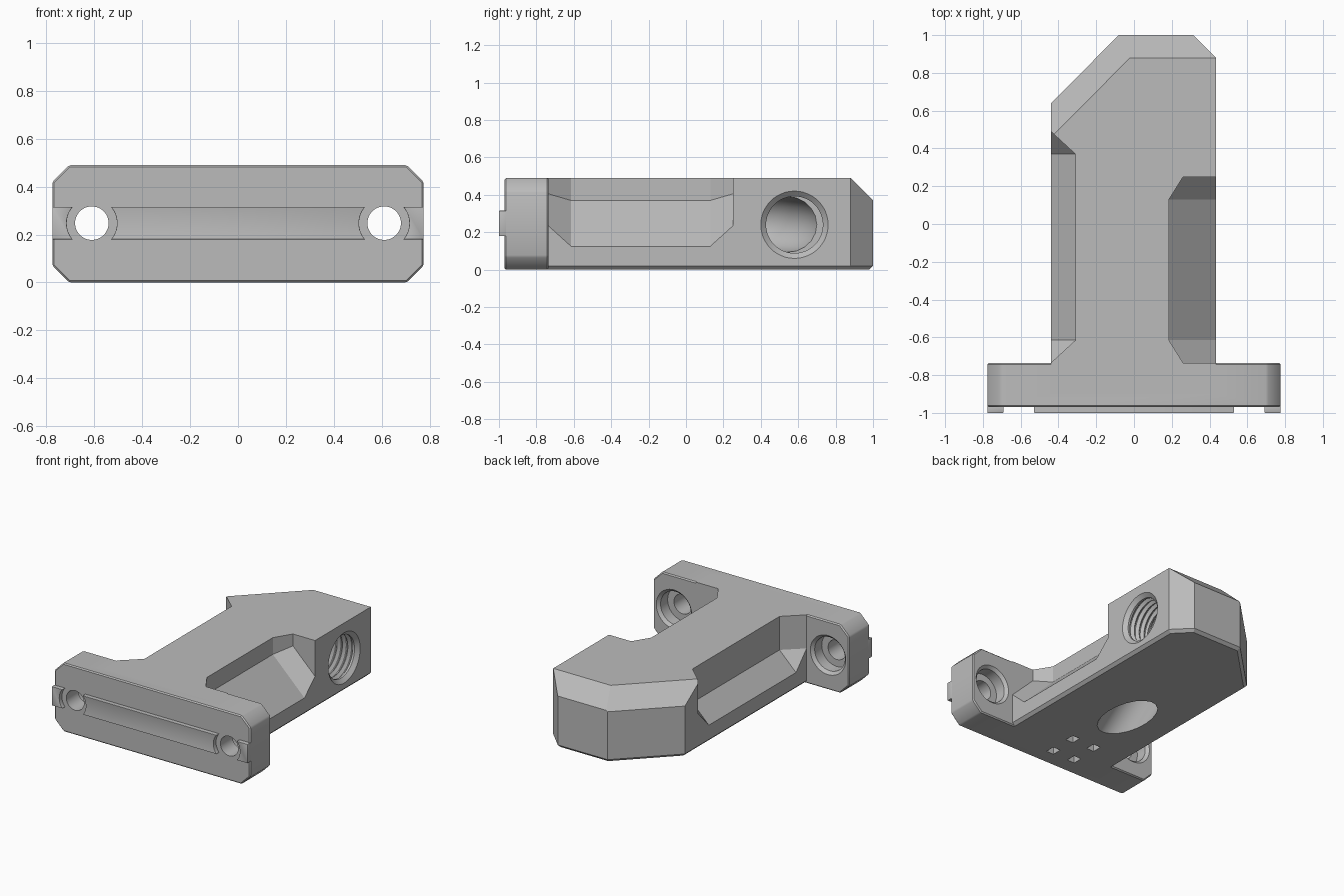
import bpy
import bmesh
from math import pi
from mathutils import Matrix, Vector

if "Cube" in bpy.data.objects:
    bpy.data.objects.remove(bpy.data.objects["Cube"], do_unlink=True)

grey = bpy.data.materials.new("machined_grey")
grey.use_nodes = True
GREY = (0.5, 0.5, 0.5, 1)
grey.diffuse_color = GREY
grey.node_tree.nodes["Principled BSDF"].inputs["Base Color"].default_value = GREY


def make(name, bm):
    bmesh.ops.recalc_face_normals(bm, faces=bm.faces)
    mesh = bpy.data.meshes.new(name)
    bm.to_mesh(mesh)
    bm.free()
    mesh.materials.append(grey)
    obj = bpy.data.objects.new(name, mesh)
    bpy.context.collection.objects.link(obj)
    return obj


def box(lo, hi):
    bm = bmesh.new()
    lo, hi = Vector(lo), Vector(hi)
    bmesh.ops.create_cube(bm, size=1, matrix=Matrix.Translation((lo + hi) / 2) @ Matrix.Diagonal((*(hi - lo), 1)))
    return bm


def slice_off(bm, point, normal):
    """Trim a convex solid with a plane and close the cut."""
    geom = bm.verts[:] + bm.edges[:] + bm.faces[:]
    res = bmesh.ops.bisect_plane(bm, geom=geom, plane_co=point, plane_no=Vector(normal).normalized(), clear_outer=True)
    edges = [e for e in res["geom_cut"] if isinstance(e, bmesh.types.BMEdge)]
    if edges:
        bmesh.ops.edgenet_fill(bm, edges=edges)


def lathe(profile, centre, axis, steps=48):
    """Revolve (distance along axis, radius) points around an axis."""
    bm = bmesh.new()
    verts = [bm.verts.new((r, 0, d)) for d, r in profile]
    edges = [bm.edges.new(pair) for pair in zip(verts, verts[1:])]
    bmesh.ops.spin(bm, geom=verts + edges, cent=(0, 0, 0), axis=(0, 0, 1), angle=2 * pi, steps=steps)
    bmesh.ops.remove_doubles(bm, verts=bm.verts, dist=1e-4)
    rot = Vector(axis).to_track_quat("Z", "Y").to_matrix().to_4x4()
    bmesh.ops.transform(bm, matrix=Matrix.Translation(centre) @ rot, verts=bm.verts)
    return bm


def apply_modifier(obj, mod):
    bpy.context.view_layer.objects.active = obj
    bpy.ops.object.modifier_apply(modifier=mod.name)


def combine(target, tool, operation="DIFFERENCE"):
    mod = target.modifiers.new("combine", "BOOLEAN")
    mod.operation, mod.solver, mod.object = operation, "EXACT", tool
    apply_modifier(target, mod)
    bpy.data.objects.remove(tool, do_unlink=True)


def pocket(side, wall, corner, small_wall, small_corner, y0, y1):
    """Side recess: upright wall, sloping floor and tapered ends."""
    bm = bmesh.new()
    taper, out = 0.12, 0.6
    for y, w, c in ((y0, small_wall, small_corner), (y0 + taper, wall, corner),
                    (y1 - taper, wall, corner), (y1, small_wall, small_corner)):
        for x, z in ((w, out), (w, c), (out, c - (out - w) * 0.98), (out, out)):
            bm.verts.new((side * x, y, z))
    bmesh.ops.convex_hull(bm, input=bm.verts)
    return make("pocket_cutter", bm)


TOP, MID = 0.49, 0.2475

# Long body with chamfered tail
bm = box((-0.44, -0.9, 0), (0.435, 1, TOP))
for point, normal in (
    ((0.435, 0.88, 0), (1, 1, 0)),
    ((-0.08, 1, 0), (-1, 1, 0)),
    ((0, 0.88, TOP), (0, 1, 1)),
    ((-0.02, 0.88, TOP), (-1, 1, 1.414)),
    ((0.435, 0, 0.02), (1, 0, -1)),
    ((-0.44, 0, 0.02), (-1, 0, -1)),
    ((0, 1, 0.02), (0, 1, -1)),
    ((0.435, 0.88, 0.02), (1, 1, -1.414)),
    ((-0.08, 1, 0.02), (-1, 1, -1.414)),
):
    slice_off(bm, point, normal)
body = make("mount_body", bm)

# Side recesses
combine(body, pocket(1, 0.185, 0.37, 0.26, 0.405, -0.735, 0.25))
combine(body, pocket(-1, 0.31, 0.25, 0.44, 0.25, -0.735, 0.49))

# Front flange with clipped corners
bm = box((-0.775, -0.97, 0), (0.775, -0.735, TOP))
for sx in (-1, 1):
    slice_off(bm, (sx * 0.705, 0, 0), (sx, 0, -1))
    slice_off(bm, (sx * 0.705, 0, TOP), (sx, 0, 1))
bmesh.ops.bevel(bm, geom=bm.edges[:], offset=0.008, segments=1, affect="EDGES")
combine(body, make("flange", bm), "UNION")

# Counterbored screw holes
screw = [(-0.3, 0), (-0.3, 0.07), (-0.1, 0.07), (-0.1, 0.12), (-0.02, 0.12), (0, 0.14), (0.02, 0.14), (0.02, 0)]
for sx in (-1, 1):
    combine(body, make("screw_cutter", lathe(screw, (sx * 0.61, -0.735, MID), (0, 1, 0))))

# Curved duct from the side port to the underside
curve = bpy.data.curves.new("duct_path", "CURVE")
curve.dimensions = "3D"
curve.bevel_depth, curve.bevel_resolution = 0.149, 8
curve.use_fill_caps, curve.resolution_u = True, 8
path = ((0.3, 0.58, 0.24), (0.15, 0.57, 0.24), (-0.05, 0.4, 0.25), (-0.08, 0.15, 0.22), (-0.08, -0.17, 0), (-0.08, -0.4, -0.17))
spline = curve.splines.new("NURBS")
spline.points.add(len(path) - 1)
for p, co in zip(spline.points, path):
    p.co = (*co, 1)
spline.use_endpoint_u, spline.order_u = True, 3
duct_curve = bpy.data.objects.new("duct_curve", curve)
bpy.context.collection.objects.link(duct_curve)
depsgraph = bpy.context.evaluated_depsgraph_get()
bm = bmesh.new()
bm.from_mesh(duct_curve.evaluated_get(depsgraph).to_mesh())
bmesh.ops.remove_doubles(bm, verts=bm.verts, dist=1e-4)
bpy.data.objects.remove(duct_curve, do_unlink=True)
combine(body, make("duct_cutter", bm))

# Threaded side port
thread = [(0.05, 0), (0.05, 0.18), (0, 0.18), (-0.025, 0.152)]
for i in range(6):
    d = -0.04 - i * 0.042
    thread += [(d, 0.152), (d - 0.016, 0.172), (d - 0.022, 0.172), (d - 0.038, 0.152)]
thread += [(-0.3, 0.152), (-0.3, 0)]
combine(body, make("thread_cutter", lathe(thread, (0.435, 0.58, 0.24), (1, 0, 0))))

# Four small slots underneath
for x in (-0.17, 0.01):
    for y in (-0.82, -0.62):
        combine(body, make("slot_cutter", box((x - 0.03, y - 0.035, -0.05), (x + 0.03, y + 0.035, 0.08))))

# Raised locating key on the front, relieved around the screws
key = make("locating_key", box((-0.775, -1, 0.18), (0.775, -0.955, 0.315)))
for sx in (-1, 1):
    relief = lathe([(-0.1, 0), (-0.1, 0.105), (0.1, 0.105), (0.1, 0)], (sx * 0.61, -0.98, MID), (0, 1, 0))
    combine(key, make("relief_cutter", relief))
bevel = key.modifiers.new("soft_edges", "BEVEL")
bevel.width, bevel.segments, bevel.limit_method = 0.01, 2, "ANGLE"
apply_modifier(key, bevel)

# Smooth the round surfaces, keep the flats crisp
for obj in (body, key):
    bpy.ops.object.select_all(action="DESELECT")
    obj.select_set(True)
    bpy.context.view_layer.objects.active = obj
    bpy.ops.object.shade_smooth_by_angle(angle=pi / 7)
